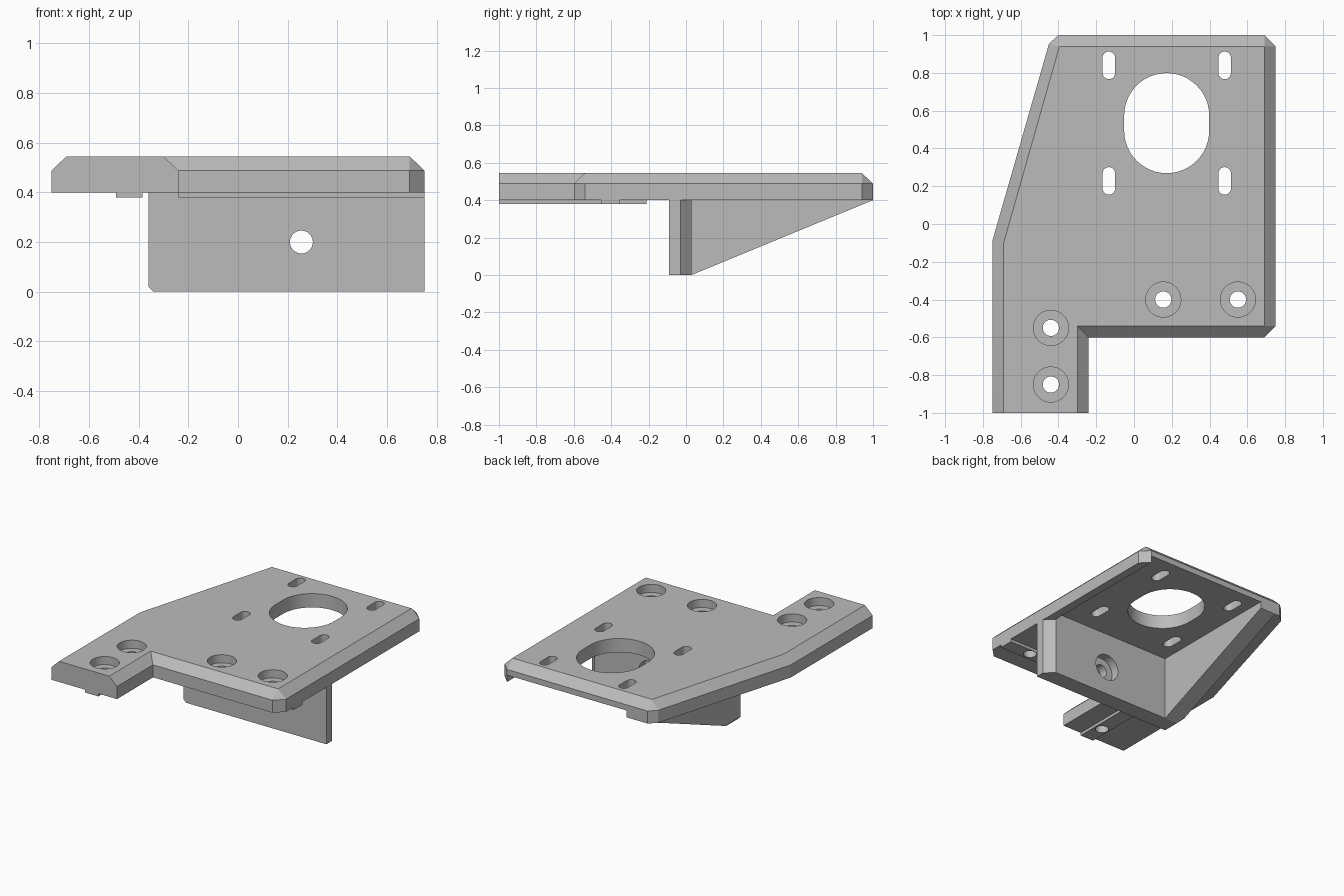
import bpy, bmesh, math
from mathutils import Vector

if "Cube" in bpy.data.objects:
    bpy.data.objects.remove(bpy.data.objects["Cube"])

grey = bpy.data.materials.new("plain grey")
grey.use_nodes = True
grey.diffuse_color = (0.5, 0.5, 0.5, 1)
grey.node_tree.nodes["Principled BSDF"].inputs["Base Color"].default_value = (0.5, 0.5, 0.5, 1)

BASE, MID, TOP = 0.40, 0.488, 0.545   # plate underside, bevel start, top
CEIL = 0.448                          # ceiling of the motor recess


def loft(name, loops):
    """Closed solid through matching loops of 3D points."""
    bm = bmesh.new()
    rings = [[bm.verts.new(p) for p in loop] for loop in loops]
    n = len(rings[0])
    for a, b in zip(rings, rings[1:]):
        for i in range(n):
            j = (i + 1) % n
            bm.faces.new((a[i], a[j], b[j], b[i]))
    bm.faces.new(rings[0])
    bm.faces.new(rings[-1])
    bmesh.ops.remove_doubles(bm, verts=bm.verts, dist=1e-5)
    bmesh.ops.recalc_face_normals(bm, faces=bm.faces)
    mesh = bpy.data.meshes.new(name)
    bm.to_mesh(mesh)
    bm.free()
    mesh.materials.append(grey)
    ob = bpy.data.objects.new(name, mesh)
    bpy.context.collection.objects.link(ob)
    return ob


def prism(name, pts, lo, hi, axis="z"):
    """Extrude a 2D outline along one axis."""
    place = {"x": lambda a, b, h: (h, a, b),
             "y": lambda a, b, h: (a, h, b),
             "z": lambda a, b, h: (a, b, h)}[axis]
    return loft(name, [[place(a, b, h) for a, b in pts] for h in (lo, hi)])


def rect(x0, x1, y0, y1):
    return [(x0, y0), (x1, y0), (x1, y1), (x0, y1)]


def slot(cx, cy, r, half=0.0, steps=24):
    """Circle, or a slot stretched along the second coordinate."""
    pts = []
    for side in (1, -1):
        for i in range(steps + (1 if half else 0)):
            t = math.pi * i / steps
            pts.append((cx + side * r * math.cos(t), cy + side * (half + r * math.sin(t))))
    return pts


def cut(ob, cutter):
    cutter.hide_render = True
    mod = ob.modifiers.new("cut", "BOOLEAN")
    mod.operation, mod.solver, mod.object = "DIFFERENCE", "EXACT", cutter
    bpy.context.view_layer.objects.active = ob
    bpy.ops.object.modifier_apply(modifier=mod.name)
    bpy.data.objects.remove(cutter)


# Top plate: straight sides, then a bevel on every side but the front end
outer = [(-0.75, -1), (-0.24, -1), (-0.24, -0.6), (0.69, -0.6), (0.75, -0.54),
         (0.75, 0.94), (0.69, 1), (-0.4, 1), (-0.45, 0.955), (-0.75, -0.09)]
inner = [(-0.69, -1), (-0.3, -1), (-0.3, -0.54), (0.69, -0.54), (0.69, -0.54),
         (0.69, 0.94), (0.69, 0.94), (-0.395, 0.94), (-0.395, 0.94), (-0.69, -0.1)]
plate = loft("mounting_plate", [[(x, y, z) for x, y in pts] for pts, z in
                                ((outer, BASE), (outer, MID), (inner, TOP))])

# Locating keys under the screw rows
side_key = prism("side_key", rect(-0.49, -0.385, -1, -0.21), BASE - 0.02, BASE)
front_key = prism("front_key", rect(-0.24, 0.75, -0.455, -0.355), BASE - 0.02, BASE)

# Recess for the motor, open at the back
cut(plate, prism("recess_cutter", rect(-0.24, 0.69, 0.03, 1.2), 0.3, CEIL))

# Motor opening and four adjusting slots
cut(plate, prism("opening_cutter", slot(0.173, 0.534, 0.225, 0.04), 0.3, 0.7))
for x in (-0.133, 0.48):
    for y in (0.84, 0.228):
        cut(plate, prism("slot_cutter", slot(x, y, 0.033, 0.04), 0.3, 0.7))

# Counterbored screw holes
for x, y, key in ((-0.44, -0.55, side_key), (-0.44, -0.85, side_key),
                  (0.155, -0.4, front_key), (0.55, -0.4, front_key)):
    cut(plate, prism("counterbore_cutter", slot(x, y, 0.093), MID, 0.7))
    for part in (plate, key):
        cut(part, prism("screw_cutter", slot(x, y, 0.043), 0.3, 0.7))

# Hanging wall with one bevelled rear corner and a counterbored hole
wall = prism("hanging_wall", [(-0.24, -0.09), (0.75, -0.09), (0.75, -0.03),
                              (0.69, 0.03), (-0.24, 0.03)], 0, BASE)
cut(wall, prism("wall_hole_cutter", slot(0.255, 0.2, 0.046), -0.3, 0.3, "y"))
cut(wall, prism("wall_counterbore_cutter", slot(0.255, 0.2, 0.093), -0.03, 0.3, "y"))

# Triangular side brace with a nicked lower outer edge
brace = prism("side_brace", [(-0.09, 0), (0.03, 0), (1, BASE), (-0.09, BASE)],
              -0.36, -0.24, "x")
cut(brace, prism("nick_cutter", [(-0.38, -0.02), (-0.34, -0.02), (-0.34, 0), (-0.36, 0.02),
                                 (-0.38, 0.02)], -0.2, 0.2, "y"))

# Smooth the round walls, keep every edge crisp
for ob in (plate, side_key, front_key, wall, brace):
    bpy.ops.object.select_all(action="DESELECT")
    ob.select_set(True)
    bpy.context.view_layer.objects.active = ob
    bpy.ops.object.shade_smooth_by_angle(angle=math.radians(12))
